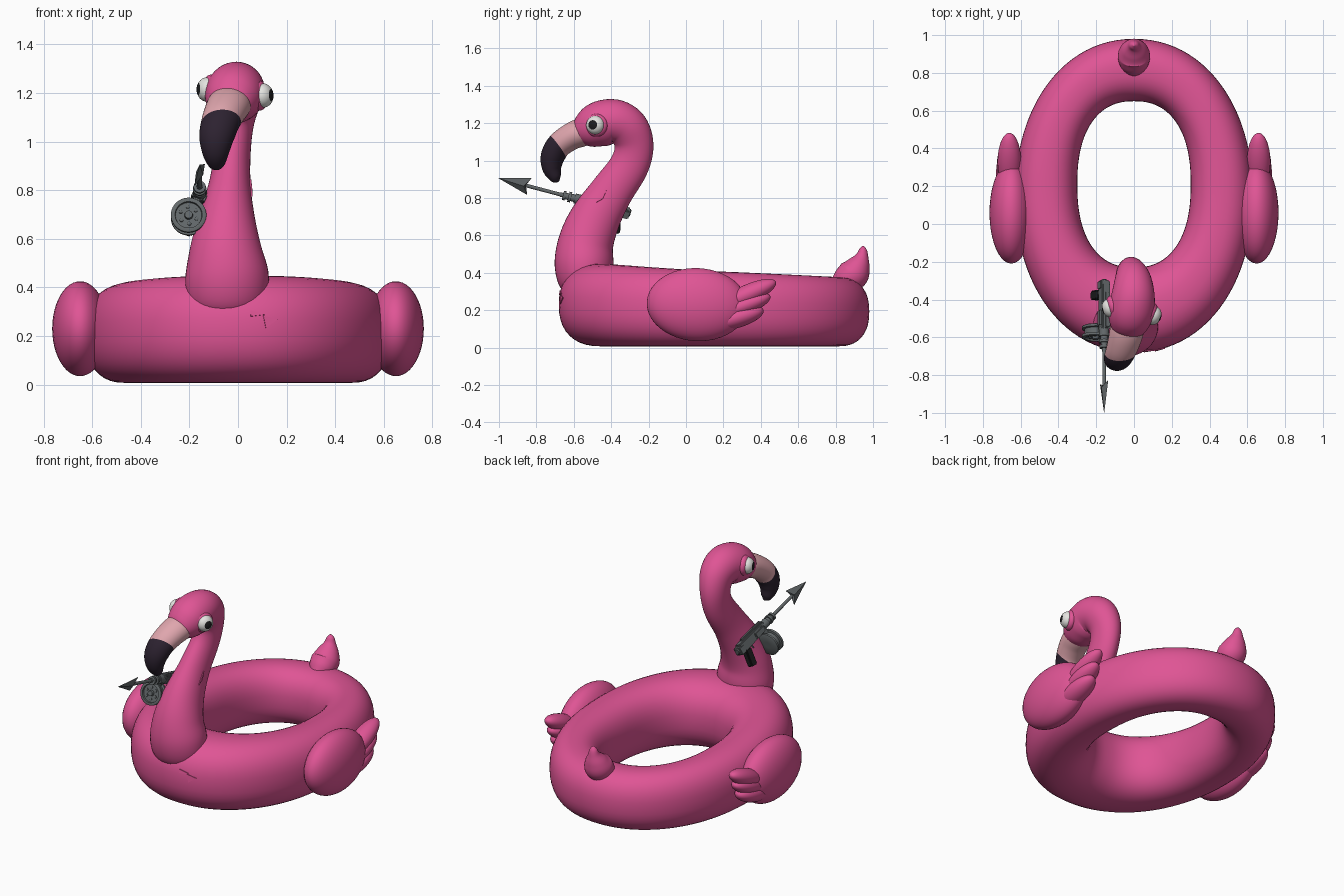
import bpy, bmesh, math
from mathutils import Vector, Matrix

if "Cube" in bpy.data.objects:
    bpy.data.objects.remove(bpy.data.objects["Cube"])

def material(name, rgb):
    m = bpy.data.materials.new(name)
    m.diffuse_color = (*rgb, 1)
    m.use_nodes = True
    m.node_tree.nodes["Principled BSDF"].inputs["Base Color"].default_value = m.diffuse_color
    return m

PINK = material("pink vinyl", (0.74, 0.09, 0.30))
PALE = material("pale pink beak", (0.74, 0.38, 0.42))
DARK = material("dark beak tip", (0.026, 0.016, 0.03))
WHITE = material("eye white", (0.78, 0.78, 0.75))
BLACK = material("black", (0.012, 0.012, 0.013))
GREY = material("gun metal", (0.125, 0.14, 0.145))

def finish(name, bm, mats, sharp=60):
    bmesh.ops.recalc_face_normals(bm, faces=bm.faces[:])
    me = bpy.data.meshes.new(name)
    bm.to_mesh(me)
    bm.free()
    for m in mats:
        me.materials.append(m)
    for p in me.polygons:
        p.use_smooth = True
    me.set_sharp_from_angle(angle=math.radians(sharp))
    ob = bpy.data.objects.new(name, me)
    bpy.context.collection.objects.link(ob)
    return ob

def skin(bm, rings, closed=False):
    """Bridge rings of points; cap the ends unless closed."""
    rows = [[bm.verts.new(p) for p in r] for r in rings]
    n = len(rows[0])
    for i in range(len(rows) if closed else len(rows) - 1):
        a, b = rows[i], rows[(i + 1) % len(rows)]
        for j in range(n):
            k = (j + 1) % n
            bm.faces.new((a[j], a[k], b[k], b[j]))
    if not closed:
        bm.faces.new(rows[0])
        bm.faces.new(rows[-1])

def spline(pts, steps):
    """Catmull-Rom through tuples of any length."""
    out = []
    P = [pts[0]] + pts + [pts[-1]]
    for i in range(1, len(P) - 2):
        for s in range(steps):
            t = s / steps
            out.append([0.5 * (2*b + (c - a)*t + (2*a - 5*b + 4*c - d)*t*t + (3*b - a - 3*c + d)*t**3)
                        for a, b, c, d in zip(P[i-1], P[i], P[i+1], P[i+2])])
    out.append(list(pts[-1]))
    return out

def sweep(bm, pts, steps=6, n=40):
    """Elliptical tube: each point is x, y, z, sideways radius, other radius."""
    path = spline(pts, steps)
    rings = []
    for i, p in enumerate(path):
        t = (Vector(path[min(i+1, len(path)-1)][:3]) - Vector(path[max(i-1, 0)][:3])).normalized()
        s = Vector((1, 0, 0))
        s = (s - t * s.dot(t)).normalized()
        u = t.cross(s)
        rings.append([Vector(p[:3]) + s*p[3]*math.cos(2*math.pi*j/n) + u*p[4]*math.sin(2*math.pi*j/n)
                      for j in range(n)])
    skin(bm, rings)

def ellipsoid(bm, centre, radii, rot=Matrix.Identity(4)):
    bmesh.ops.create_uvsphere(bm, u_segments=40, v_segments=24, radius=1,
        matrix=Matrix.Translation(centre) @ rot @ Matrix.Diagonal((*radii, 1)))

def power(v, e):
    return math.copysign(abs(v) ** e, v)

# Oval swim ring, fatter and taller at the front
bm = bmesh.new()
rings = []
for i in range(96):
    c, s = math.cos(2*math.pi*i/96), math.sin(2*math.pi*i/96)
    outer = Vector((0.63*power(c, 0.95), 0.15 + 0.83*power(s, 0.95), 0))
    inner = Vector((0.30*power(c, 0.85), 0.21 + 0.44*power(s, 0.85), 0))
    mid, half = (outer + inner)/2, (outer - inner)/2
    h = 0.2 - 0.015*s + (0.006 if s < 0 else 0)*-s
    rings.append([mid + half*power(math.cos(a), 0.85) + Vector((0, 0, 0.007 + h + h*power(math.sin(a), 0.85)))
                  for a in [2*math.pi*j/40 for j in range(40)]])
skin(bm, rings, closed=True)
ring = finish("swim_ring", bm, [PINK])

# Neck and head in one S-shaped sweep
bm = bmesh.new()
sweep(bm, [(-.045, -.53, .27, .08, .08), (-.045, -.535, .33, .155, .135), (-.045, -.545, .44, .172, .157),
           (-.05, -.535, .56, .148, .148), (-.045, -.485, .69, .115, .135), (-.033, -.40, .83, .085, .115),
           (-.022, -.305, .97, .075, .105), (-.015, -.278, 1.08, .082, .104), (-.005, -.31, 1.17, .10, .111),
           (-.005, -.38, 1.21, .115, .117), (-.015, -.46, 1.195, .122, .122), (-.027, -.53, 1.165, .105, .10),
           (-.035, -.575, 1.145, .07, .06), (-.04, -.59, 1.14, .01, .01)])
neck = finish("neck_and_head", bm, [PINK])

# Hooked beak, cut into a pale base and a dark tip
bm = bmesh.new()
sweep(bm, [(-.03, -.50, 1.16, .085, .07), (-.037, -.56, 1.15, .09, .076), (-.052, -.62, 1.125, .086, .072),
           (-.072, -.68, 1.08, .079, .068), (-.088, -.713, 1.02, .072, .064), (-.092, -.717, .96, .057, .052),
           (-.089, -.70, .91, .037, .033), (-.087, -.69, .89, .018, .016), (-.087, -.688, .884, .003, .003)])
cut_p, cut_n = Vector((0, -.725, 1.14)), Vector((0.01, -.115, -.085)).normalized()
bmesh.ops.bisect_plane(bm, geom=bm.verts[:] + bm.edges[:] + bm.faces[:], plane_co=cut_p, plane_no=cut_n)
for f in bm.faces:
    f.material_index = int((f.calc_center_median() - cut_p).dot(cut_n) > 0)
finish("beak", bm, [PALE, DARK])

# Eyes with pink lids and black pupils
for name, c, d in (("left_eye", (.103, -.485, 1.19), (.92, -.38, .03)),
                   ("right_eye", (-.128, -.445, 1.215), (-.95, -.28, .03))):
    c, d = Vector(c), Vector(d).normalized()
    rot = d.to_track_quat('Z', 'Y').to_matrix().to_4x4()
    bm = bmesh.new()
    ellipsoid(bm, c, (.05, .05, .042), rot)
    for f in bm.faces:
        f.material_index = int((f.calc_center_median() - c).normalized().dot(d) > 0.86)
    finish(name, bm, [WHITE, BLACK])
    bm = bmesh.new()
    ellipsoid(bm, c - d*.018, (.062, .062, .035), rot)
    finish(name + "_lid", bm, [PINK])

# Wings: a plump body with three feather lobes, mirrored
for side, name in ((1, "left_wing"), (-1, "right_wing")):
    bm = bmesh.new()
    ellipsoid(bm, (side*.65, .06, .23), (.115, .27, .195), Matrix.Rotation(math.radians(-3), 4, 'X'))
    for y, z, length, width, thick, tilt in ((.33, .285, .165, .052, .062, 24), (.31, .225, .15, .05, .066, 20),
                                             (.27, .16, .15, .055, .07, 16)):
        ellipsoid(bm, (side*.66, y, z), (thick, length, width), Matrix.Rotation(math.radians(tilt), 4, 'X'))
    finish(name, bm, [PINK])

# Upturned tail
bm = bmesh.new()
sweep(bm, [(0, .80, .33, .04, .04), (0, .845, .36, .075, .07), (0, .895, .395, .085, .085),
           (0, .925, .445, .065, .062), (0, .942, .49, .036, .034), (0, .946, .525, .022, .02),
           (0, .945, .543, .004, .004)], n=28)
finish("tail", bm, [PINK])

# Small triangular vinyl flaps lying on the ring and neck
bpy.context.view_layer.update()
def flap(name, base, pts):
    lifted, sunk = [], []
    for p in pts:
        _, co, no, _ = base.closest_point_on_mesh(Vector(p))
        lifted.append(co + no*.006)
        sunk.append(co - no*.003)
    bm = bmesh.new()
    skin(bm, [sunk, lifted])
    finish(name, bm, [PINK], 20)
flap("ring_flap_a", ring, [(.055, -.7, .31), (.12, -.7, .295), (.055, -.7, .285)])
flap("ring_flap_b", ring, [(.11, -.7, .29), (.175, -.7, .27), (.12, -.7, .235)])
flap("neck_flap", neck, [(.1, -.49, .785), (.1, -.43, .85), (.1, -.445, .80)])

# Harpoon gun frame: side, forward, up
F = Vector((0, -.967, .255)).normalized()
U = Vector((.42, .23, .88))
U = (U - F*U.dot(F)).normalized()
S = F.cross(U)
G = Vector((-.158, -.45, .76))
def at(s, f, u):
    return G + S*s + F*f + U*u
FRAME = Matrix((S, F, U)).transposed().to_4x4()

def lathe(name, profile, s=0, u=0, n=24, mat=GREY):
    """Turn (forward, radius) pairs about the firing axis."""
    bm = bmesh.new()
    skin(bm, [[at(s + r*math.cos(2*math.pi*j/n), f, u + r*math.sin(2*math.pi*j/n)) for j in range(n)]
              for f, r in profile])
    finish(name, bm, [mat], 35)

def block(name, s, f, u, size, tilt=0, mat=GREY):
    bm = bmesh.new()
    bmesh.ops.create_cube(bm, size=1, matrix=Matrix.Translation(at(s, f, u)) @ FRAME
                          @ Matrix.Rotation(math.radians(tilt), 4, 'X') @ Matrix.Diagonal((*size, 1)))
    bmesh.ops.bevel(bm, geom=bm.edges[:], offset=.006, segments=2, affect='EDGES')
    finish(name, bm, [mat], 35)

block("gun_body", 0, -.01, 0, (.045, .25, .06))
block("gun_top_rail", 0, .01, .03, (.025, .2, .02))
block("gun_rear", 0, -.13, -.005, (.055, .05, .05))
block("gun_side_plate", 0, .05, -.005, (.06, .09, .04))
block("reel_bracket", 0, .1, -.05, (.025, .045, .07))
block("trigger", 0, -.035, -.045, (.012, .012, .04), 15)
block("grip", 0, -.095, -.08, (.04, .05, .11), -12, BLACK)
lathe("barrel", [(.1, .027), (.15, .027), (.15, .02), (.17, .02), (.17, .028), (.185, .028), (.185, .018),
                 (.2, .018), (.2, .025), (.215, .025), (.215, .012), (.23, .012)])
lathe("gun_end_cap", [(-.16, .015), (-.155, .02), (-.13, .02)])
lathe("spear_shaft", [(.1, .01), (.42, .01)], n=14)

# Line reel with raised rims and a hub, facing forward
lathe("line_reel", [(.07, .02), (.07, .068), (.073, .073), (.085, .073), (.088, .06), (.115, .06), (.118, .073),
                    (.132, .073), (.135, .068), (.135, .056), (.124, .054), (.124, .018), (.14, .016),
                    (.14, .004)], u=-.108, n=36)
for k in range(6):
    a = math.pi*k/3
    lathe("reel_bolt_%d" % (k + 1), [(.12, .008), (.13, .008), (.132, .004)],
          .036*math.cos(a), -.108 + .036*math.sin(a), 10)

# Flat barbed spear head
bm = bmesh.new()
tip, notch = [bm.verts.new(at(0, f, 0)) for f in (.572, .42)]
up, down = [bm.verts.new(at(0, .40, u)) for u in (.052, -.052)]
for s in (.016, -.016):
    ridge = bm.verts.new(at(s, .43, 0))
    for a, b in ((tip, up), (up, notch), (notch, down), (down, tip)):
        bm.faces.new((a, b, ridge))
finish("spear_head", bm, [GREY], 15)
